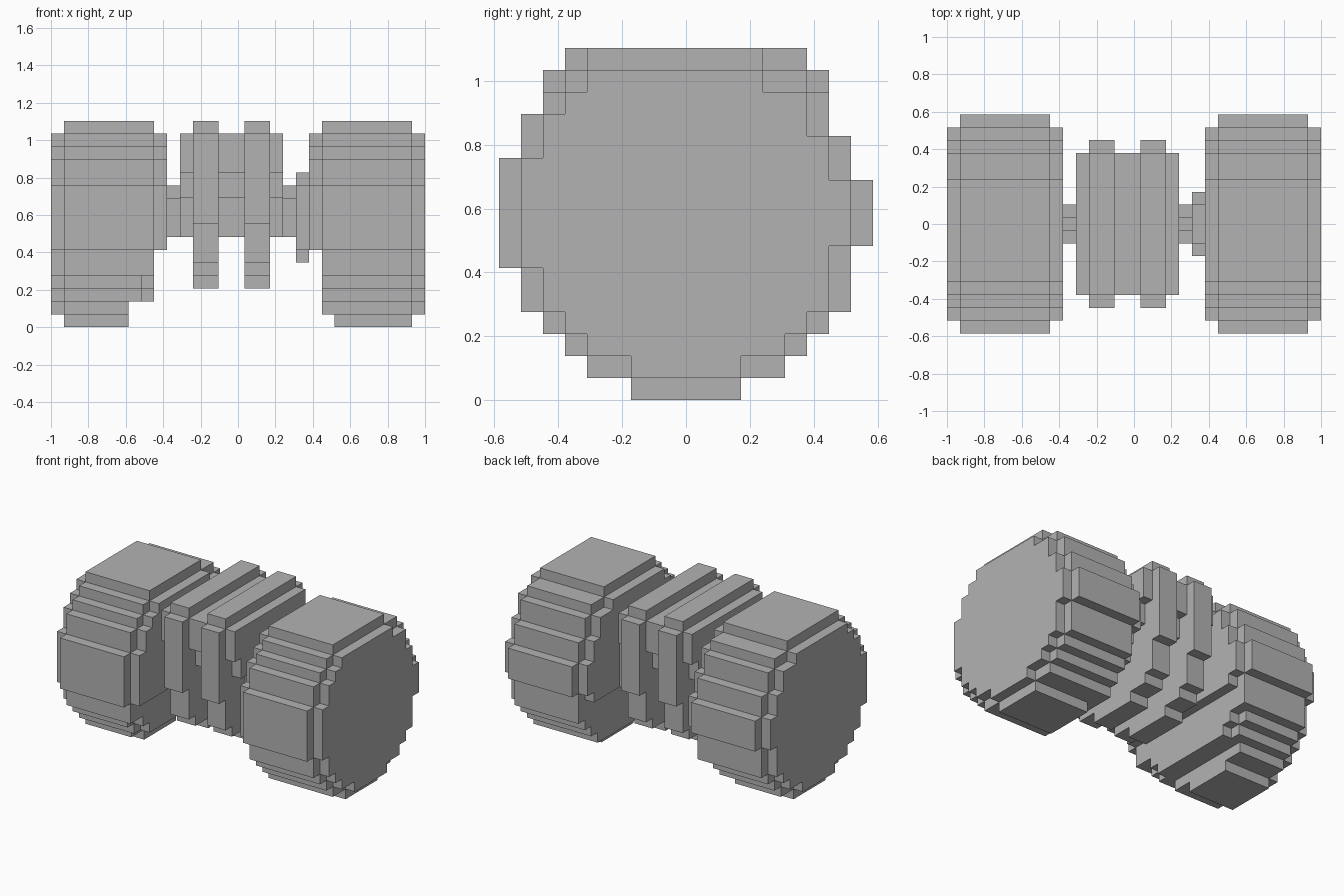
import bpy, bmesh
from mathutils import Vector

cube = bpy.data.objects.get("Cube")
if cube:
    bpy.data.objects.remove(cube, do_unlink=True)

U = 2 / 29  # size of one block
ORIGIN = Vector((-1, -8.5 * U, 0))

grey = bpy.data.materials.new("plain grey")
grey.use_nodes = True
COLOUR = (0.45, 0.45, 0.45, 1)
grey.diffuse_color = COLOUR
grey.node_tree.nodes["Principled BSDF"].inputs["Base Color"].default_value = COLOUR


def profile(first_row, *runs):
    """Cells (y, z) from runs of (row count, start, end), bottom to top."""
    cells, z = set(), first_row
    for count, start, end in runs:
        for row in range(z, z + count):
            cells.update((y, row) for y in range(start, end))
        z += count
    return cells


def erode(cells):
    steps = ((1, 0), (-1, 0), (0, 1), (0, -1))
    return {(y, z) for y, z in cells
            if all((y + a, z + b) in cells for a, b in steps)}


def above(cells, row):
    return {c for c in cells if c[1] >= row}


def extrude(cells, start, end):
    return {(x, y, z) for x in range(start, end) for y, z in cells}


def build(name, cells):
    """Skin the outside of a set of blocks and merge its flat faces."""
    bm = bmesh.new()
    for cell in cells:
        for axis in range(3):
            for side in (0, 1):
                near = list(cell)
                near[axis] += 2 * side - 1
                if tuple(near) in cells:
                    continue
                b, c = (axis + 1) % 3, (axis + 2) % 3
                corners = []
                for p, q in ((0, 0), (1, 0), (1, 1), (0, 1)):
                    v = Vector(cell)
                    v[axis] += side
                    v[b] += p
                    v[c] += q
                    corners.append(bm.verts.new(v * U + ORIGIN))
                bm.faces.new(corners if side else corners[::-1])
    bmesh.ops.remove_doubles(bm, verts=bm.verts, dist=U / 100)
    bmesh.ops.dissolve_limit(bm, angle_limit=0.01, verts=bm.verts, edges=bm.edges)
    mesh = bpy.data.meshes.new(name)
    bm.to_mesh(mesh)
    bm.free()
    mesh.materials.append(grey)
    obj = bpy.data.objects.new(name, mesh)
    bpy.context.collection.objects.link(obj)


# Stepped round cross-sections
wheel = profile(0, (1, 6, 11), (1, 4, 13), (1, 3, 14), (1, 2, 15), (2, 1, 16),
                (1, 0, 16), (3, 0, 17), (1, 0, 16), (1, 1, 16), (1, 1, 15),
                (1, 2, 15), (1, 3, 14), (1, 4, 12))
cap = erode(wheel)
ring = profile(3, (1, 6, 11), (1, 4, 13), (3, 3, 14), (7, 2, 15), (1, 3, 14))
core = profile(7, (3, 6, 11), (2, 4, 13), (3, 3, 14))
axle = profile(7, (3, 7, 10), (1, 8, 9))
hub = profile(5, (1, 7, 10), (5, 6, 11), (1, 7, 10))

# Right wheel, its inner lower edge cut back
build("right_wheel", extrude(cap, 0, 1) | extrude(wheel, 1, 6)
      | extrude(above(wheel, 2), 6, 7)
      | extrude(above(cap, 2) | above(wheel, 4), 7, 8)
      | extrude(above(cap, 6), 8, 9))

# Left wheel with a raised hub
build("left_wheel", extrude(above(cap, 6), 20, 21) | extrude(above(wheel, 1), 21, 22)
      | extrude(wheel, 22, 28) | extrude(cap, 28, 29) | extrude(hub, 19, 20))

# Middle body with two tall rings
build("middle_body", extrude(core, 10, 18) | extrude(ring, 11, 13)
      | extrude(ring, 15, 17))

# Short axles joining body and wheels
build("right_axle", extrude(axle, 9, 10))
build("left_axle", extrude(axle, 18, 19))
